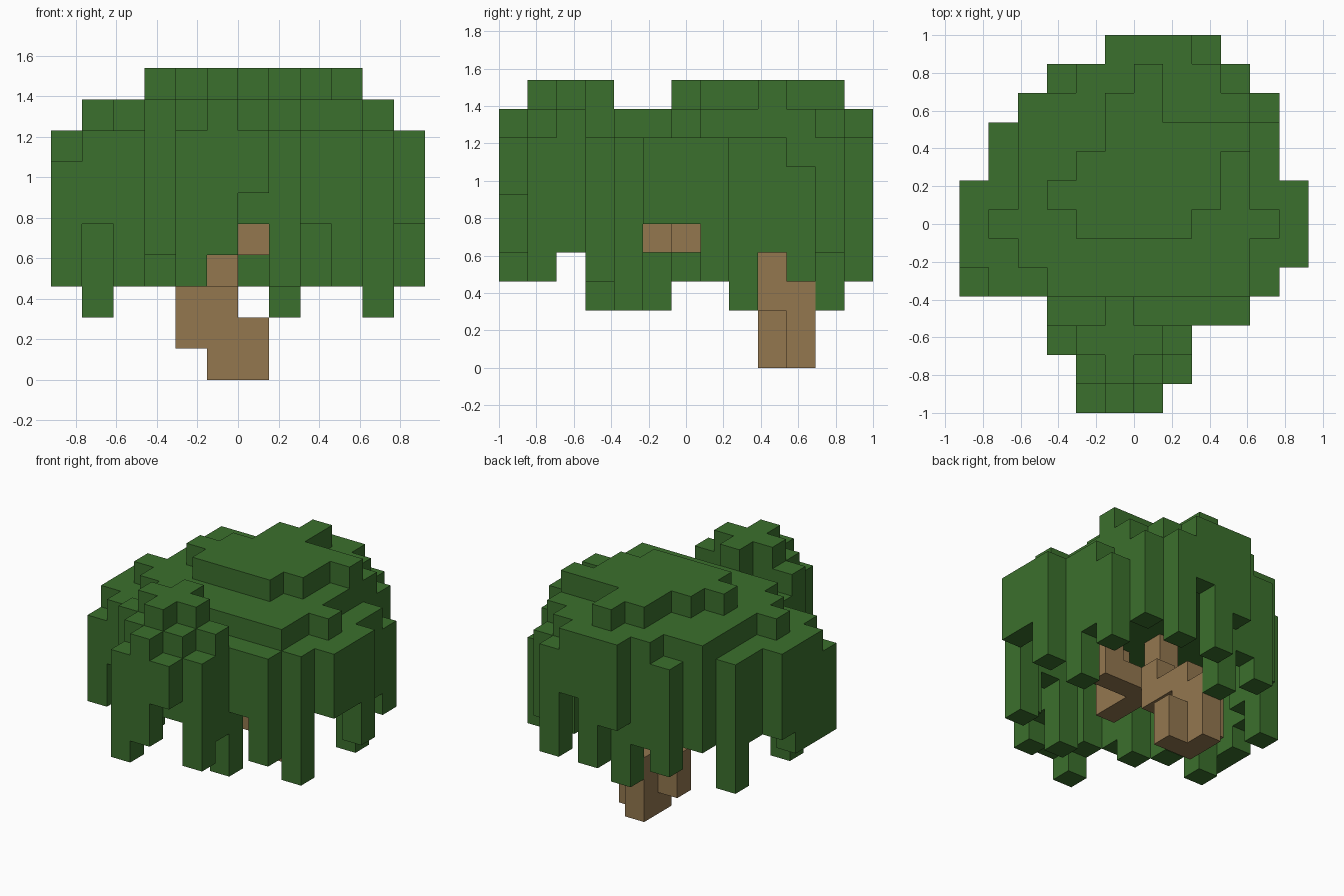
import bpy
import bmesh
import math
from mathutils import Vector

default = bpy.data.objects.get("Cube")
if default:
    bpy.data.objects.remove(default, do_unlink=True)

# Block grid: cell size and the world position of its corner
CELL = 2 / 13
CORNER = Vector((-6 * CELL, -1, 0))
DIRECTIONS = [Vector(d) for axis in range(3) for sign in (1, -1)
              for d in [[sign if n == axis else 0 for n in range(3)]]]


def make_material(name, colour):
    mat = bpy.data.materials.new(name)
    mat.use_nodes = True
    mat.diffuse_color = (*colour, 1)
    mat.node_tree.nodes["Principled BSDF"].inputs["Base Color"].default_value = (*colour, 1)
    return mat


def block_object(name, cells, mat):
    """Build one clean outer skin around a set of grid cells."""
    bm = bmesh.new()
    for cell in cells:
        centre = Vector(cell) + Vector((.5, .5, .5))
        for d in DIRECTIONS:
            if tuple(int(c + s) for c, s in zip(cell, d)) in cells:
                continue
            u = Vector((d.y, d.z, d.x))
            v = d.cross(u)
            quad = [centre + (d + u * a + v * b) / 2
                    for a, b in ((-1, -1), (1, -1), (1, 1), (-1, 1))]
            bm.faces.new([bm.verts.new(CORNER + p * CELL) for p in quad])
    bmesh.ops.remove_doubles(bm, verts=bm.verts, dist=CELL / 100)
    bmesh.ops.dissolve_limit(bm, angle_limit=math.radians(1),
                             verts=bm.verts, edges=bm.edges)
    mesh = bpy.data.meshes.new(name)
    bm.to_mesh(mesh)
    bm.free()
    mesh.materials.append(mat)
    obj = bpy.data.objects.new(name, mesh)
    bpy.context.collection.objects.link(obj)
    return obj


def box(xs, ys, zs):
    return {(x, y, z) for x in range(*xs) for y in range(*ys) for z in range(*zs)}


def footprint(spans, first_row=0):
    """Cells covered by one left-to-right span per row, front to back."""
    return {(x, row) for row, span in enumerate(spans, first_row)
            for x in range(*span)}


# Canopy outline and the two crown steps above it
canopy = footprint([(4, 7), (4, 8), (3, 8), (3, 10), (0, 11), (0, 12), (0, 12),
                    (0, 12), (1, 11), (1, 11), (2, 11), (3, 10), (5, 9)])
crown = footprint([(5, 6), (4, 7), (3, 8), (5, 6), (3, 10), (2, 10), (1, 11),
                   (2, 10), (2, 10), (2, 10), (2, 10), (4, 9), (5, 8)])
front_tuft = footprint([(5, 6), (4, 7), (5, 6)], 1)
plateau = footprint([(4, 8), (3, 9), (4, 9), (5, 10), (5, 7), (6, 7)], 6)
low_corners = {(0, 4), (10, 10)}

# Rim columns hang down to these levels
RIM, ROOF = 4, 7
hanging = {
    2: [(7, 3), (1, 5), (10, 4), (10, 8), (1, 9), (5, 11)],
    3: [(4, 0), (7, 1), (3, 3), (9, 3), (0, 4), (2, 4), (0, 5), (0, 6),
        (11, 7), (10, 10), (3, 11), (6, 12), (8, 12)],
    5: [(6, 1), (8, 3), (1, 4), (11, 5), (11, 6), (5, 12)],
    6: [(6, 0), (7, 12)],
}
bottoms = {column: level for level, columns in hanging.items() for column in columns}


def column_bottom(x, y):
    inside = {(x + 1, y), (x - 1, y), (x, y + 1), (x, y - 1)} <= canopy
    return bottoms.get((x, y), ROOF if inside else RIM)


def column_top(column):
    if column in front_tuft | plateau:
        return 10
    if column in crown:
        return 9
    return 7 if column in low_corners else 8


leaves = {(x, y, z) for x, y in canopy
          for z in range(column_bottom(x, y), column_top((x, y)))}

# Leaning trunk, with branches reaching up into the hollow canopy
trunk = (box((5, 7), (9, 10), (0, 2)) | box((5, 6), (10, 11), (0, 3))
         | box((4, 6), (9, 10), (1, 3)) | box((5, 6), (7, 10), (3, 4)))
branches = (box((5, 6), (4, 8), (4, 5)) | box((4, 8), (6, 7), (4, 5))
            | box((5, 6), (4, 5), (5, 7)) | box((4, 5), (6, 7), (5, 7))
            | box((7, 8), (6, 7), (5, 7)))

block_object("leaf_canopy", leaves, make_material("leaf green", (.044, .162, .026)))
block_object("trunk_and_branches", trunk | branches,
             make_material("bark brown", (.292, .184, .078)))
